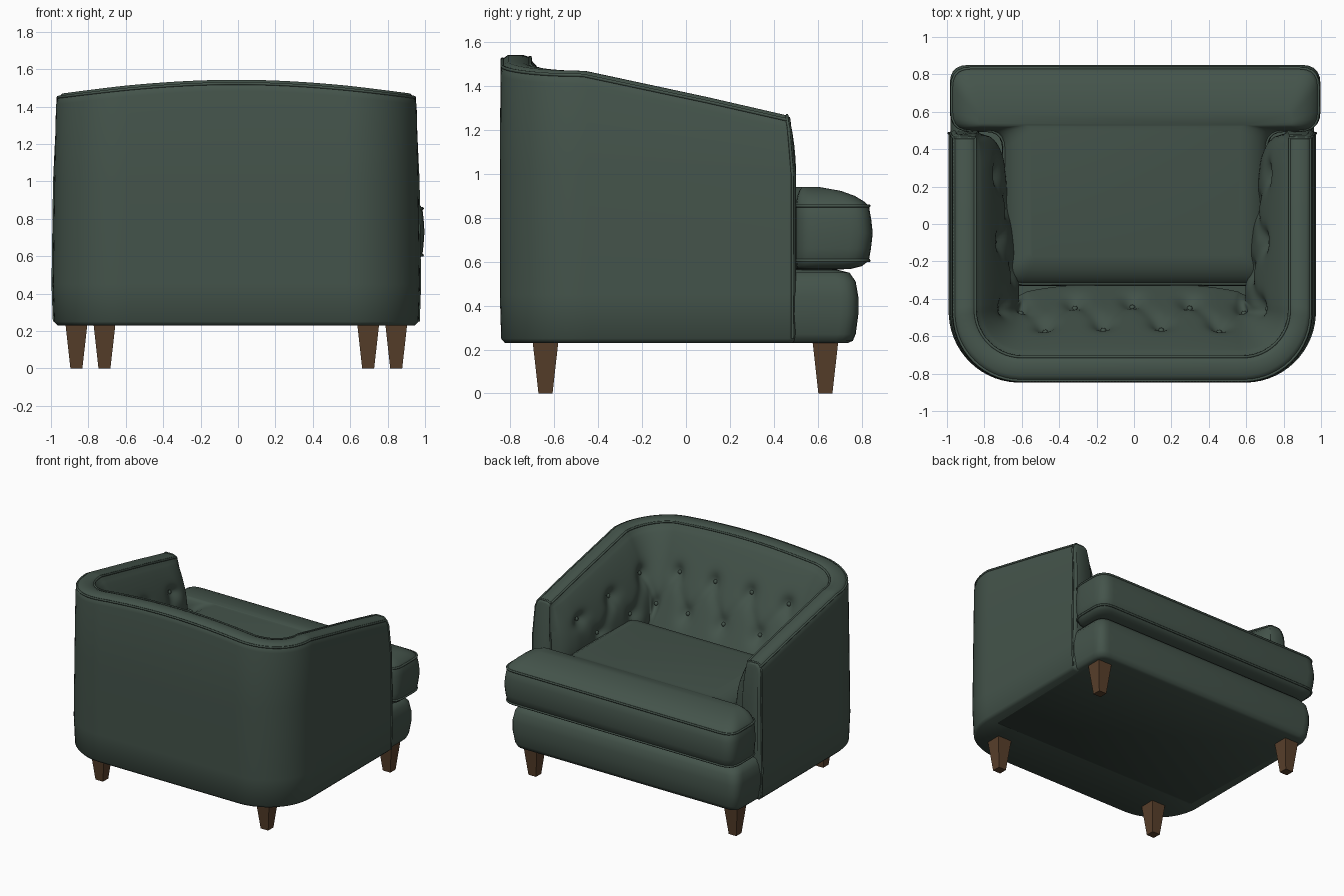
import bpy, bmesh, math
from mathutils import Vector

cube = bpy.data.objects.get("Cube")
if cube:
    bpy.data.objects.remove(cube)


def material(name, rgb):
    m = bpy.data.materials.new(name)
    m.use_nodes = True
    m.diffuse_color = (*rgb, 1)
    bsdf = m.node_tree.nodes["Principled BSDF"]
    bsdf.inputs["Base Color"].default_value = (*rgb, 1)
    bsdf.inputs["Roughness"].default_value = 0.8
    return m


green = material("dark_green_fabric", (0.058, 0.088, 0.070))
wood = material("brown_wood", (0.098, 0.050, 0.024))


def finish(name, bm, mat, smooth=True):
    bmesh.ops.recalc_face_normals(bm, faces=bm.faces)
    mesh = bpy.data.meshes.new(name)
    bm.to_mesh(mesh)
    bm.free()
    obj = bpy.data.objects.new(name, mesh)
    bpy.context.collection.objects.link(obj)
    mesh.materials.append(mat)
    if smooth:
        bpy.ops.object.select_all(action='DESELECT')
        bpy.context.view_layer.objects.active = obj
        obj.select_set(True)
        bpy.ops.object.shade_smooth_by_angle(angle=math.radians(60))
    return obj


def loft(name, rings, mat):
    """Skin closed rings of equal length and cap both ends."""
    bm = bmesh.new()
    loops = [[bm.verts.new(p) for p in ring] for ring in rings]
    n = len(loops[0])
    for a, b in zip(loops, loops[1:]):
        for i in range(n):
            bm.faces.new((a[i], a[(i + 1) % n], b[(i + 1) % n], b[i]))
    bm.faces.new(loops[0])
    bm.faces.new(loops[-1])
    return finish(name, bm, mat)


def piping(name, points, closed=False, radius=0.008):
    curve = bpy.data.curves.new(name, 'CURVE')
    curve.dimensions = '3D'
    curve.bevel_depth = radius
    curve.bevel_resolution = 1
    spline = curve.splines.new('POLY')
    spline.points.add(len(points) - 1)
    for sp, p in zip(spline.points, points):
        sp.co = (*p, 1)
    spline.use_cyclic_u = closed
    curve.materials.append(green)
    obj = bpy.data.objects.new(name, curve)
    bpy.context.collection.objects.link(obj)


# Plan of the wraparound back: s runs along it, zero at the middle of the back
BACK, CORNER, END = 0.55, 0.786, 1.586
FRONT = 0.485
MID = -0.009  # the frame sits slightly to one side of the cushion


def clamp(x):
    return max(0, min(1, x))


def plan(s, hx, yb, r):
    """Point and inward direction on a U with rounded corners."""
    a, side = abs(s), math.copysign(1, s)
    if a < BACK:
        p, n = (a / BACK * (hx - r), yb), (0, 1)
    elif a < CORNER:
        t = (1 - (a - BACK) / (CORNER - BACK)) * math.pi / 2
        p = (hx - r + r * math.cos(t), yb + r - r * math.sin(t))
        n = (-math.cos(t), math.sin(t))
    else:
        f = (a - CORNER) / (END - CORNER)
        p, n = (hx, yb + r + f * (FRONT - yb - r)), (-1, 0)
    return Vector((p[0] * side + MID, p[1], 0)), Vector((n[0] * side, n[1], 0))


def top(s):
    """Arms rise towards the back, which is gently arched."""
    p = plan(s, 0.975, -0.845, 0.38)[0]
    arch = math.cos(math.pi / 2 * clamp(abs(p.x - MID) / 0.975))
    return 1.27 + 0.215 * (0.47 - max(p.y, -0.46)) + 0.073 * arch


# Button zigzag in (distance along, height) with creases between neighbours
STEP, ROWS, TALL = 0.155, (0.24, 0.58), 0.65
buttons = [(i * STEP, ROWS[i % 2]) for i in range(-9, 10)]
knots = [Vector((s, v * TALL)) for s, v in buttons]
creases = list(zip(knots, knots[1:]))


def tuft(s, v):
    q = Vector((s, v * TALL))
    near = min((q - k).length for k in knots)
    fold = 1
    for a, b in creases:
        d = b - a
        fold = min(fold, (q - a - d * clamp((q - a).dot(d) / d.length_squared)).length)
    puff = 0.03 * math.sqrt(max(0, math.sin(math.pi * v)))
    return puff - 0.035 * math.exp(-(near / 0.06) ** 2) - 0.012 * math.exp(-(fold / 0.04) ** 2)


def pad(s, v):
    p, n = plan(s, 0.615 + 0.215 * v ** 1.5, -0.32 - 0.38 * v ** 0.9, 0.05 + 0.19 * v)
    p += n * tuft(s, v)
    # The back bulges forward in the middle and meets the arms in a crease
    a, side = abs(s), math.copysign(1, s)
    p.y -= 0.12 * (1 - v) * (min(a / CORNER, 1) ** 3) * clamp((END - a) / (END - CORNER))
    # Open towards the front, then roll out to the arm seam
    p.x += side * 0.10 * (1 - v) * clamp((a - 0.85) / 0.65)
    roll = clamp((a - 1.44) / (END - 1.44))
    p.x += (side * 0.84 + MID - p.x) * 0.85 * (1 - math.sqrt(1 - roll ** 2))
    p.z = 0.8 + v * (top(s) - 0.83)
    return p


# Outer profile rings: half width, back y, corner radius, height, measured from top?
OUTER = [
    (0.955, -0.825, 0.36, 0.23, False), (0.975, -0.842, 0.38, 0.25, False),
    (0.982, -0.848, 0.38, 0.45, False), (0.974, -0.848, 0.38, 1.0, False),
    (0.964, -0.845, 0.37, -0.06, True), (0.953, -0.837, 0.36, -0.02, True),
    (0.93, -0.81, 0.34, 0, True), (0.87, -0.745, 0.28, 0, True),
    (0.84, -0.71, 0.25, -0.012, True),
]


def lean(p):
    """Curve the arm fronts back a little near the top."""
    p.y -= 0.025 * clamp((p.z - 1.0) / 0.25) ** 2 * clamp((p.y - 0.1) / 0.385)
    return p


def rim(s, ring):
    hx, yb, r, z, from_top = ring
    p = plan(s, hx, yb, r)[0]
    p.z = z + top(s) if from_top else z
    return lean(p)


PAD_ROWS, COLS = 36, 200


def section(s):
    pts = [rim(s, ring) for ring in OUTER]
    pts += [lean(pad(s, 1 - j / PAD_ROWS)) for j in range(PAD_ROWS + 1)]
    low = pts[-1].copy()
    low.z = 0.235
    return pts + [low]


def shrink(pts, k, dy):
    mid = sum(pts, Vector()) / len(pts)
    return [Vector((p.x + (mid.x - p.x) * k, p.y + dy, p.z + (mid.z - p.z) * k * 0.3)) for p in pts]


path = [END * (2 * i / COLS - 1) for i in range(COLS + 1)]
sections = [section(s) for s in path]
ends = [(0.2, 0.016), (0.1, 0.013), (0.04, 0.007)]
first = [shrink(sections[0], *e) for e in ends]
last = [shrink(sections[-1], *e) for e in reversed(ends)]
loft("tufted_back_and_arms", first + sections + last, green)

# Seams around the top edge and up the arm fronts
piping("outer_top_piping", [rim(s, OUTER[5]) for s in path])
piping("inner_top_piping", [rim(s, OUTER[8]) for s in path])
for side, sec in (("right", sections[0]), ("left", sections[-1])):
    piping(side + "_arm_piping", sec[1:len(OUTER)], radius=0.007)

# Upholstery buttons
for s, v in buttons:
    bm = bmesh.new()
    bmesh.ops.create_uvsphere(bm, u_segments=10, v_segments=6, radius=0.016)
    bmesh.ops.translate(bm, verts=bm.verts, vec=lean(pad(s, v)))
    finish("button", bm, green)


def rounded(corners, radius, steps=5):
    """Outline with each corner replaced by a curve."""
    out = []
    for i, c in enumerate(corners):
        c = Vector(c)
        a = c + (Vector(corners[i - 1]) - c).normalized() * radius
        b = c + (Vector(corners[(i + 1) % len(corners)]) - c).normalized() * radius
        for j in range(steps + 1):
            t = j / steps
            out.append(a * (1 - t) ** 2 + c * 2 * t * (1 - t) + b * t * t)
    return out


# T-shaped seat cushion, domed towards the front
def cushion_ring(inset, z):
    wide, narrow = 0.98 - inset, 0.70 - inset
    front, ear, back = 0.833 - 1.6 * inset, 0.50 + 0.2 * max(inset, 0), -0.32 + inset
    half = [(narrow, back), (narrow, ear), (wide, ear), (wide, front)]
    corners = half + [(-x, y) for x, y in reversed(half)]
    return [Vector((p.x + 0.006, p.y, z)) for p in rounded(corners, 0.1 - 0.5 * max(inset, 0))]


CUSHION = [(0.13, 0.56), (0.05, 0.568), (0.02, 0.58), (0, 0.605), (-0.006, 0.66), (-0.011, 0.73),
           (-0.007, 0.79), (0, 0.855), (0.015, 0.876), (0.04, 0.9), (0.08, 0.923), (0.14, 0.94)]
loft("seat_cushion", [cushion_ring(*c) for c in CUSHION], green)
for name, row in (("lower", 3), ("upper", 7)):
    piping(name + "_cushion_piping", cushion_ring(*CUSHION[row]), True)


# Padded base under the cushion
def base_ring(inset, z):
    x, front, back = 0.972 - inset, 0.785 - inset, -0.45
    return [Vector((p.x + MID, p.y, z)) for p in
            rounded([(x, back), (x, front), (-x, front), (-x, back)], 0.08)]


BASE = [(0.045, 0.231), (0.025, 0.24), (0.012, 0.27), (0, 0.36), (0, 0.44),
        (0.012, 0.51), (0.04, 0.55), (0.1, 0.565)]
loft("seat_base", [base_ring(*b) for b in BASE], green)

# Tapered square legs
for name, x, y in (("front", 0.855, 0.635), ("back", 0.705, -0.64)):
    for side, sx in (("left", 1), ("right", -1)):
        bm = bmesh.new()
        bmesh.ops.create_cone(bm, cap_ends=True, segments=4, depth=0.25,
                              radius1=0.032 * math.sqrt(2), radius2=0.06 * math.sqrt(2))
        for v in bm.verts:
            v.co = Vector(((v.co.x - v.co.y) / math.sqrt(2) + x * sx + MID,
                           (v.co.x + v.co.y) / math.sqrt(2) + y, v.co.z + 0.125))
        finish(side + "_" + name + "_leg", bm, wood, smooth=False)
